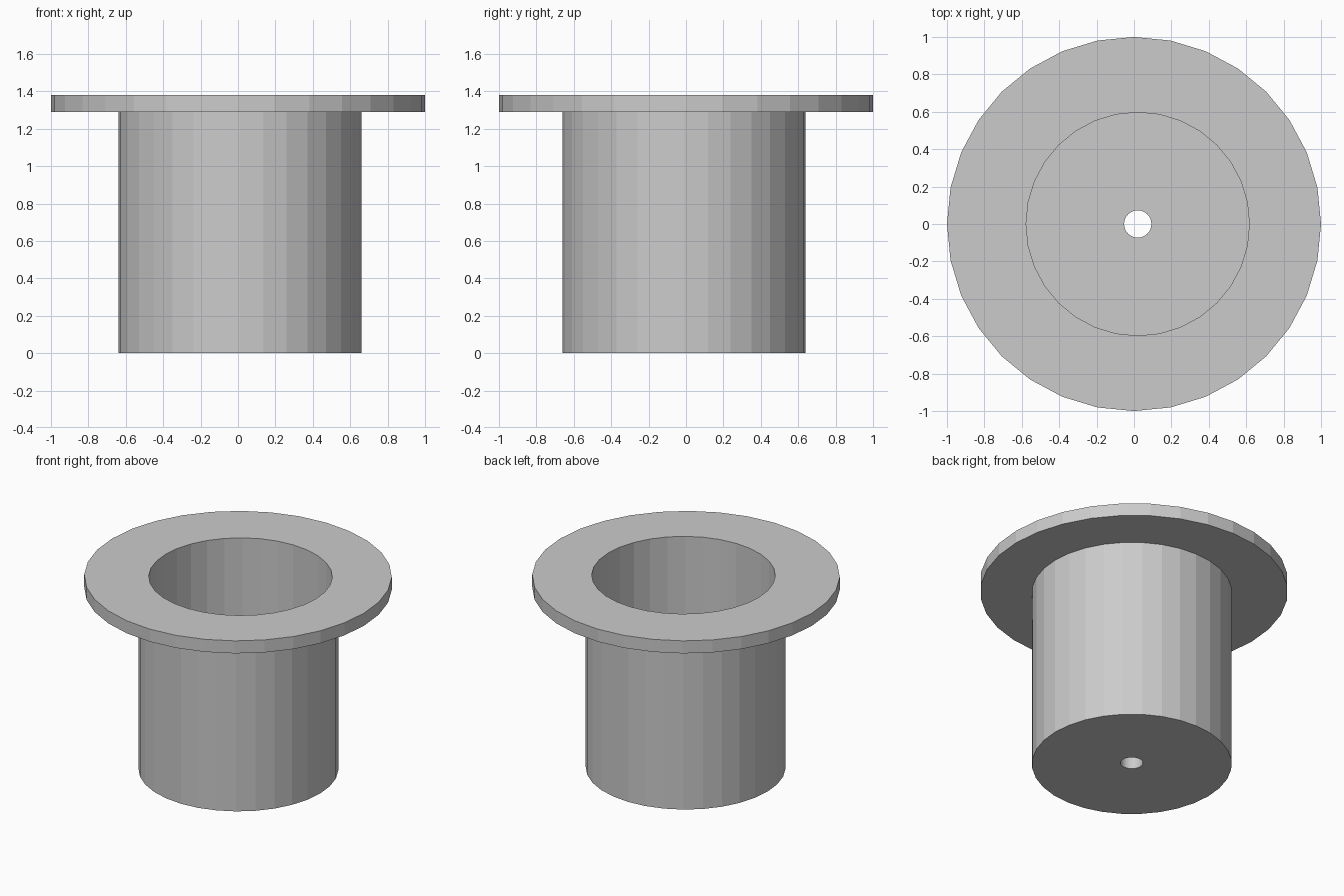
import bpy
import bmesh
from math import cos, sin, tau

default_cube = bpy.data.objects.get("Cube")
if default_cube:
    bpy.data.objects.remove(default_cube, do_unlink=True)

SIDES = 32
HEIGHT = 1.38
FLANGE_BOTTOM = 1.29
FLOOR_TOP = 0.09

# Plain grey material
grey = bpy.data.materials.new("light grey")
grey.use_nodes = True
colour = (0.6, 0.6, 0.6, 1)
grey.diffuse_color = colour
grey.node_tree.nodes["Principled BSDF"].inputs["Base Color"].default_value = colour


def add_ring(bm, centre, radius, z):
    """Circle of vertices around a slightly off-centre axis."""
    return [bm.verts.new((centre[0] + radius * cos(tau * i / SIDES),
                          centre[1] + radius * sin(tau * i / SIDES), z))
            for i in range(SIDES)]


# Axes and radii of the turned surfaces
flange = ((0, 0), 1.0)
sleeve = ((0.01, -0.01), 0.65)
cavity = ((0.02, 0), 0.597)
drain = ((0.02, 0), 0.073)

# Closed wall section: flange, outer sleeve, drain hole, cavity
section = [
    (flange, HEIGHT), (flange, FLANGE_BOTTOM),
    (sleeve, FLANGE_BOTTOM), (sleeve, 0),
    (drain, 0), (drain, FLOOR_TOP),
    (cavity, FLOOR_TOP), (cavity, HEIGHT),
]

bm = bmesh.new()
rings = [add_ring(bm, *circle, z) for circle, z in section]
for k, lower in enumerate(rings):
    upper = rings[k - 1]
    for i in range(SIDES):
        j = (i + 1) % SIDES
        bm.faces.new((upper[i], lower[i], lower[j], upper[j]))
bmesh.ops.recalc_face_normals(bm, faces=bm.faces)

mesh = bpy.data.meshes.new("flanged_sleeve")
bm.to_mesh(mesh)
bm.free()
mesh.materials.append(grey)
body = bpy.data.objects.new("flanged_sleeve", mesh)
bpy.context.collection.objects.link(body)
